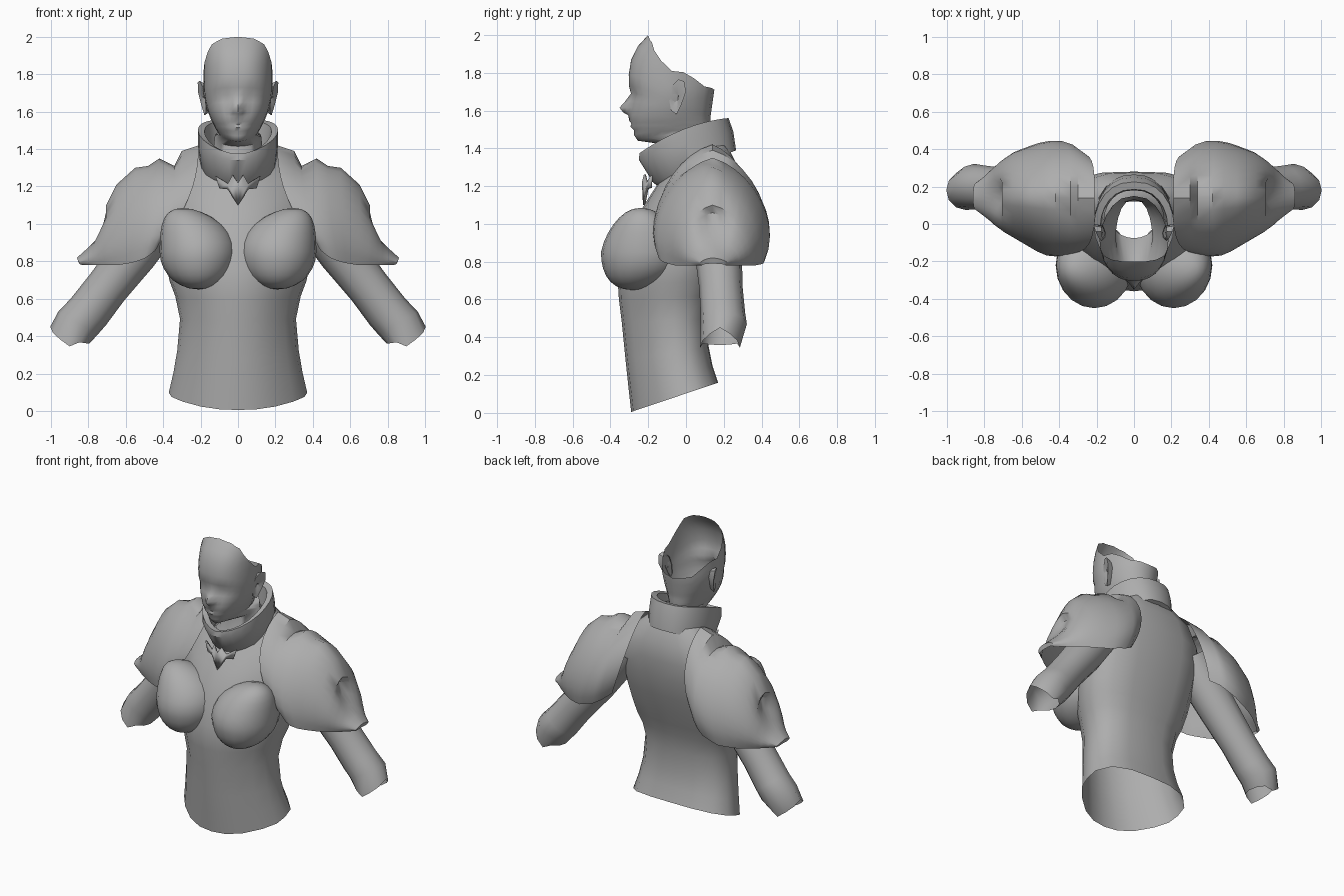
import bpy, bmesh
from math import sin, cos, pi, radians
from mathutils import Vector

grey = bpy.data.materials.new("plain_grey")
grey.diffuse_color = (0.42, 0.42, 0.42, 1)


def finish(name, bm, angle=45):
    bmesh.ops.remove_doubles(bm, verts=bm.verts, dist=0.0005)
    bmesh.ops.recalc_face_normals(bm, faces=bm.faces)
    me = bpy.data.meshes.new(name)
    bm.to_mesh(me)
    bm.free()
    me.materials.append(grey)
    ob = bpy.data.objects.new(name, me)
    bpy.context.collection.objects.link(ob)
    bpy.ops.object.select_all(action='DESELECT')
    ob.select_set(True)
    bpy.context.view_layer.objects.active = ob
    bpy.ops.object.shade_smooth_by_angle(angle=radians(angle))
    return ob


def loft(name, rows, closed=True, angle=45, loop=False, mirror=False):
    """Skin rows of points; closed joins each row, loop joins last row to first."""
    bm = bmesh.new()
    for s in ((1, -1) if mirror else (1,)):
        vs = [[bm.verts.new((p[0] * s, p[1], p[2])) for p in r] for r in rows]
        n = len(rows[0])
        for i in range(len(rows) if loop else len(rows) - 1):
            a, b = vs[i], vs[(i + 1) % len(rows)]
            for j in range(n if closed else n - 1):
                k = (j + 1) % n
                bm.faces.new((a[j], a[k], b[k], b[j]))
    return finish(name, bm, angle)


def table(pts, v):
    """Piecewise linear lookup."""
    if v <= pts[0][0]:
        return pts[0][1]
    for (a, p), (b, q) in zip(pts, pts[1:]):
        if v <= b:
            return p + (q - p) * (v - a) / (b - a)
    return pts[-1][1]


def oval(zf, zb, yf, yb, w, lift=0, n=24, pf=1.15, pb=0.85):
    """Tilted oval ring from its front and back points and half width."""
    pts = []
    for i in range(n):
        t = 2 * pi * i / n
        k = (1 - cos(t)) / 2
        s = sin(t)
        pts.append((w * abs(s) ** (pf + (pb - pf) * k) * (1 if s > 0 else -1),
                    yf + (yb - yf) * k, zf + (zb - zf) * k + lift * s * s))
    return pts


# torso cross-section: share of the half width, share of the depth
section = [(0, 0), (0.27, 0.025), (0.54, 0.12), (0.80, 0.29), (0.96, 0.45), (1, 0.6),
           (0.98, 0.76), (0.78, 0.92), (0.42, 0.99), (0, 1)]


def body(zf, zb, yf, yb, w, lift=0):
    right = [(w * x, yf + (yb - yf) * k, zf + (zb - zf) * k + lift * x * x) for x, k in section]
    return right + [(-x, y, z) for x, y, z in right[-2:0:-1]]


# torso, open at the slanted waist
loft("torso", [body(*r) for r in (
    (0.005, 0.16, -0.29, 0.17, 0.37), (0.14, 0.25, -0.305, 0.14, 0.345),
    (0.28, 0.35, -0.32, 0.12, 0.325), (0.48, 0.5, -0.34, 0.12, 0.31),
    (0.60, 0.62, -0.355, 0.14, 0.335), (0.68, 0.7, -0.36, 0.17, 0.365),
    (0.76, 0.8, -0.35, 0.20, 0.385), (0.88, 0.92, -0.325, 0.24, 0.395),
    (1.02, 1.06, -0.27, 0.27, 0.405), (1.11, 1.18, -0.215, 0.28, 0.40, 0.01),
    (1.18, 1.30, -0.17, 0.275, 0.31, 0.04), (1.24, 1.39, -0.13, 0.23, 0.19, 0.06))])

# bust cups, drawn up to a peak at the upper outer edge
bm = bmesh.new()
for s in (1, -1):
    made = bmesh.ops.create_uvsphere(bm, u_segments=20, v_segments=14, radius=1)["verts"]
    for v in made:
        x, y, z = v.co
        up, down = max(z, 0), max(-z, 0)
        v.co = (s * (0.212 + 0.207 * x + 0.085 * up ** 2),
                -0.22 + 0.23 * y * (1 - 0.18 * up) - 0.02 * up ** 3 - 0.06 * down ** 2,
                0.85 + z * (0.235 if z > 0 else 0.2))
finish("bust_cups", bm)

# arms, cut off below the elbow
rows = []
for (x, y, z), r, d in (((0.34, 0.13, 1.16), 0.14, (0.6, 0, -0.8)),
                        ((0.55, 0.17, 0.85), 0.125, (0.6, 0, -0.8)),
                        ((0.70, 0.185, 0.66), 0.115, (0.62, 0, -0.78)),
                        ((0.80, 0.195, 0.53), 0.118, (0.6, 0, -0.8)),
                        ((0.855, 0.20, 0.47), 0.122, (0.5, 0, -0.87)),
                        ((0.90, 0.18, 0.375), 0.105, (0.15, 0, -0.99))):
    d = Vector(d).normalized()
    u = Vector((0, 1, 0)).cross(d).normalized()
    rows.append([Vector((x, y, z)) + u * r * cos(pi * i / 6) + Vector((0, r * sin(pi * i / 6), 0))
                 for i in range(12)])
for i, p in enumerate(rows[-1]):                 # raised outer lip of the cut end
    p.z += (0.06, 0.03, 0)[min(abs(i - 6), 2)] - (0.03 if i % 6 == 3 else 0)
loft("arms", rows, mirror=True)

# shoulder armour: arches hung over a stepped ridge
# ridge x, z, local dent of the ridge, front x y z, back x y z
stations = (
    (0.21, 1.42, 0, 0.42, -0.15, 0.90, 0.32, 0.37, 0.90),
    (0.30, 1.39, 0, 0.44, -0.165, 0.86, 0.37, 0.425, 0.86),
    (0.34, 1.36, -0.05, 0.47, -0.17, 0.835, 0.42, 0.44, 0.83),
    (0.42, 1.35, 0, 0.50, -0.165, 0.815, 0.48, 0.44, 0.81),
    (0.48, 1.33, -0.02, 0.54, -0.145, 0.80, 0.53, 0.43, 0.79),
    (0.55, 1.30, 0, 0.58, -0.115, 0.79, 0.58, 0.41, 0.785),
    (0.65, 1.21, 0, 0.64, -0.07, 0.78, 0.64, 0.38, 0.78),
    (0.705, 1.10, 0, 0.69, -0.04, 0.78, 0.69, 0.345, 0.78),
    (0.725, 1.06, -0.05, 0.71, -0.025, 0.78, 0.71, 0.33, 0.78),
    (0.75, 0.99, -0.05, 0.74, -0.005, 0.78, 0.74, 0.305, 0.78),
    (0.775, 0.92, -0.02, 0.77, 0.02, 0.78, 0.77, 0.28, 0.78),
    (0.81, 0.865, 0, 0.80, 0.045, 0.78, 0.80, 0.25, 0.78),
    (0.86, 0.82, 0, 0.825, 0.075, 0.78, 0.825, 0.22, 0.78),
    (0.85, 0.79, 0, 0.83, 0.085, 0.78, 0.83, 0.21, 0.78))
rows = []
for rx, rz, dent, *ends in stations:
    row = []
    for j in range(-10, 11):
        t = abs(j) / 10
        ex, ey, ez = ends[:3] if j < 0 else ends[3:]
        a = t * radians(112)                     # arch tucks back in at its hem
        drop = (1 - cos(a)) / (1 - cos(radians(112)))
        gable = drop + 0.10 * sin(pi * t)
        local = dent * max(0, 1 - 3 * t)
        row.append((rx + (ex - rx) * drop ** 1.7 + local * (1 if rz < 1.15 else 0),
                    0.14 + (ey - 0.14) * sin(a) * (1.0 + 0.06 * (1 - t)),
                    rz + (ez - rz) * gable + local * (0 if rz < 1.15 else 1)))
    rows.append(row)
loft("shoulder_armour", rows, False, 40, mirror=True)

# collar: closed profile swept round the neck
loft("collar", [oval(*r) for r in (
    (1.20, 1.38, -0.15, 0.24, 0.185), (1.22, 1.39, -0.175, 0.265, 0.20),
    (1.34, 1.49, -0.25, 0.25, 0.215, 0.01), (1.375, 1.56, -0.245, 0.225, 0.215, 0.035),
    (1.37, 1.55, -0.205, 0.185, 0.18, 0.035), (1.26, 1.42, -0.14, 0.18, 0.16))],
    angle=35, loop=True)

# scalloped pendant under the collar
outline = [(0, 1.22), (0.03, 1.26), (0.055, 1.215), (0.12, 1.255), (0.10, 1.19),
           (0.055, 1.185), (0.03, 1.145), (0, 1.10)]
bm = bmesh.new()
for s in (1, -1):
    bm.faces.new([bm.verts.new((s * x, -0.235 + 0.4 * x + 0.05 * (1.25 - z), z))
                  for x, z in outline])
pendant = finish("pendant", bm)
pendant.modifiers.new("thickness", 'SOLIDIFY').thickness = 0.012

# head shell and neck: columns round the head, open at the back of the crown
face = [(1.44, -0.255), (1.47, -0.275), (1.495, -0.275), (1.515, -0.295), (1.53, -0.288),
        (1.545, -0.30), (1.575, -0.297), (1.60, -0.298), (1.69, -0.285), (1.73, -0.302),
        (1.79, -0.303), (1.87, -0.29), (1.94, -0.255), (2.0, -0.20)]
nose = [(1.57, 0), (1.59, 0.035), (1.615, 0.056), (1.65, 0.03), (1.69, 0.006), (1.73, 0)]
width = [(1.44, 0.075), (1.50, 0.115), (1.56, 0.145), (1.61, 0.165), (1.70, 0.185), (2.0, 0.185)]
nape = [(1.44, 0.13), (1.57, 0.13), (1.71, 0.15), (2.0, 0.15)]
crown = [(0, 2.0), (22, 1.99), (45, 1.96), (67, 1.89), (88, 1.81), (112, 1.80), (135, 1.73), (180, 1.71)]
jaw = [(0, 1.44), (20, 1.445), (90, 1.475), (180, 1.50)]
half = [0, 6, 13, 22, 33, 45, 58, 74, 90, 106, 122, 140, 160]
angles = half + [180] + [360 - a for a in half[:0:-1]]
levels = (1.44, 1.47, 1.495, 1.515, 1.53, 1.545, 1.575, 1.59, 1.615, 1.65,
          1.69, 1.73, 1.79, 1.87, 1.94, 2.0)


def neck_ring(z, f=1.0):
    return [(0.125 * f * sin(radians(a)), 0.03 - 0.105 * f * cos(radians(a)),
             z - 0.05 * cos(radians(a))) for a in angles]


rows = [neck_ring(1.27, 1.5), neck_ring(1.33, 1.1), neck_ring(1.465)]
for lv in levels:
    row = []
    for a in angles:
        m = min(a, 360 - a)
        lo, hi = table(jaw, m), table(crown, m)
        z = lo + (lv - 1.44) / 0.56 * (hi - lo)
        k = (1 - cos(radians(m))) / 2
        yf = table(face, z)
        y = yf + (table(nape, z) - yf) * k
        y -= table(nose, z) * table([(0, 1), (6, 0.4), (13, 0)], m)
        socket = max(0, 1 - abs(z - 1.685) / 0.045) * max(0, 1 - abs(m - 18) / 14)
        y += 0.014 * socket                      # eye hollows
        w = table(width, z) * (1 - 0.15 * max(0, -cos(radians(m))))
        x = w * sin(radians(m)) ** 0.8 if 0 < m < 180 else 0
        row.append((x if a < 180 else -x, y, z))
    rows.append(row)
loft("head_and_neck", rows, angle=60)

# ears
ear = [(-0.08, 1.60), (-0.05, 1.58), (-0.025, 1.63), (0.0, 1.70), (-0.01, 1.755),
       (-0.04, 1.765), (-0.075, 1.73), (-0.09, 1.66)]


def ear_ring(scale, x, flare):
    return [(x + flare * (y + 0.08) + 0.12 * (z - 1.68), -0.042 + (y + 0.042) * scale,
             1.675 + (z - 1.675) * scale) for y, z in ear]


loft("ears", [ear_ring(0.8, 0.165, 0), ear_ring(1, 0.18, 0.38), ear_ring(0.75, 0.182, 0.3),
              ear_ring(0.05, 0.175, 0.1)], mirror=True)
